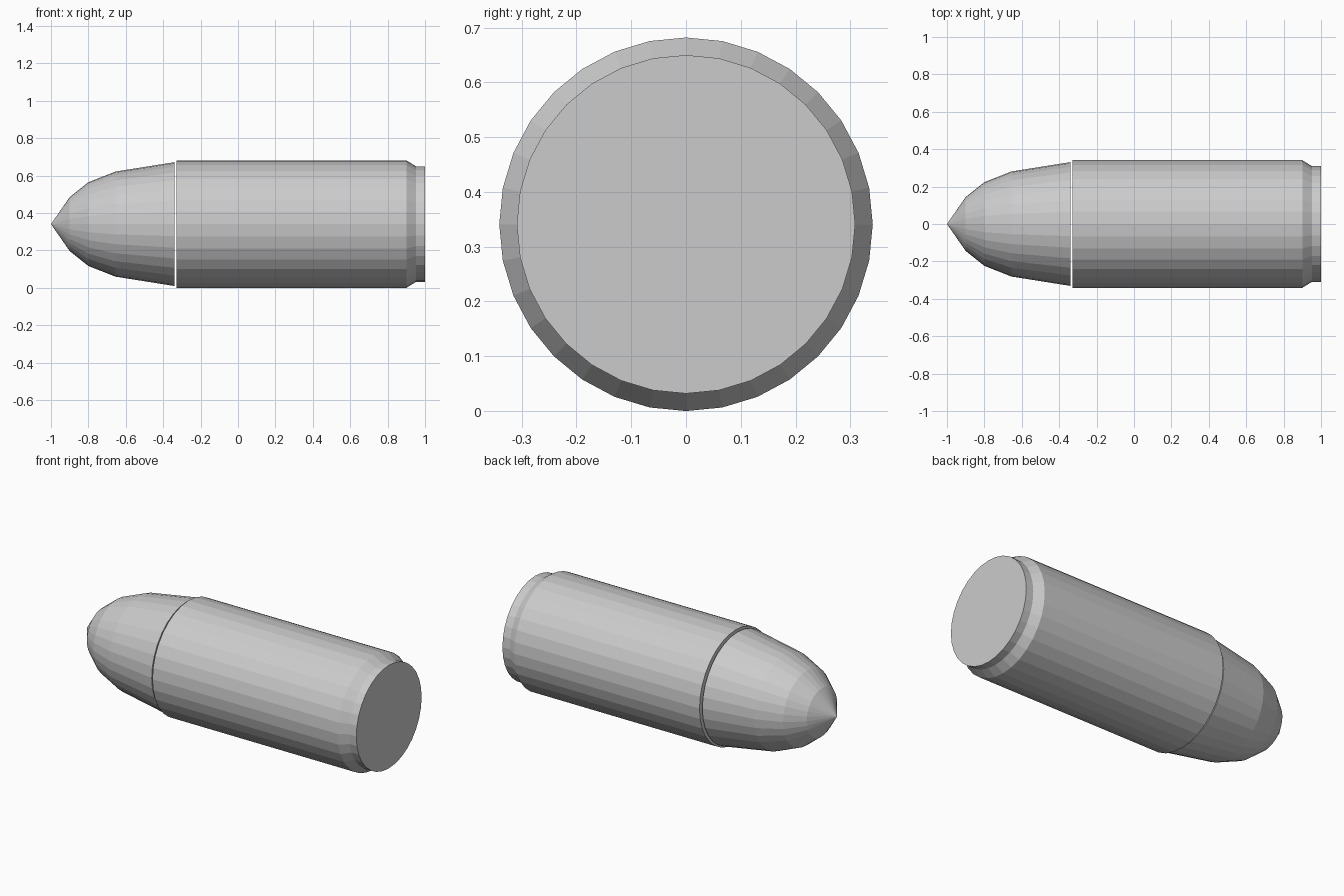
import bpy, bmesh, math

if "Cube" in bpy.data.objects:
    bpy.data.objects.remove(bpy.data.objects["Cube"])

SIDES = 32
AXIS_Z = 0.341


def lathe(name, profile):
    """Spin (x, radius) points around the long axis, capping open ends."""
    bm = bmesh.new()
    rings = []
    for x, r in profile:
        if r == 0:
            rings.append([bm.verts.new((x, 0, AXIS_Z))] * SIDES)
        else:
            angles = [2 * math.pi * i / SIDES for i in range(SIDES)]
            rings.append([bm.verts.new((x, r * math.sin(a), AXIS_Z + r * math.cos(a)))
                          for a in angles])
    for a, b in zip(rings, rings[1:]):
        for i in range(SIDES):
            j = (i + 1) % SIDES
            bm.faces.new(dict.fromkeys((a[i], a[j], b[j], b[i])))
    for ring, (x, r) in ((rings[0], profile[0]), (rings[-1], profile[-1])):
        if r > 0:
            bm.faces.new(ring)
    bmesh.ops.recalc_face_normals(bm, faces=bm.faces)
    mesh = bpy.data.meshes.new(name)
    bm.to_mesh(mesh)
    bm.free()
    obj = bpy.data.objects.new(name, mesh)
    bpy.context.collection.objects.link(obj)
    return obj


# Pointed rounded nose, separated from the body by a thin gap
lathe("nose", [(-1, 0), (-0.9, 0.144), (-0.8, 0.224), (-0.655, 0.281), (-0.34, 0.331)])

# Straight casing with a chamfer and a narrower base rim
lathe("casing", [(-0.328, 0.341), (0.9, 0.341), (0.952, 0.309), (1, 0.309)])
